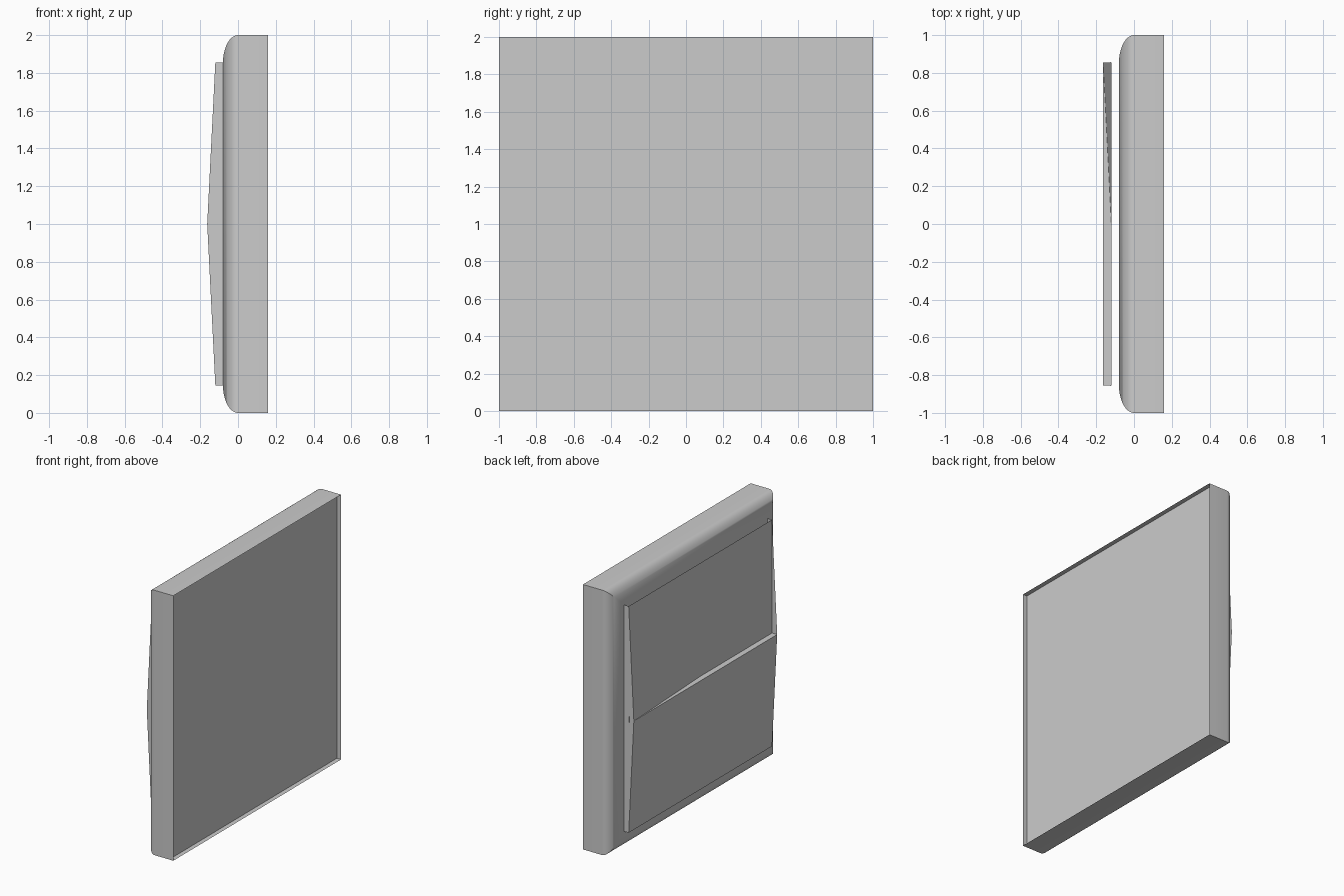
import bpy, math

if "Cube" in bpy.data.objects:
    bpy.data.objects.remove(bpy.data.objects["Cube"])


def make_object(name, verts, faces, smooth=False):
    mesh = bpy.data.meshes.new(name)
    mesh.from_pydata(verts, [], faces)
    mesh.update()
    obj = bpy.data.objects.new(name, mesh)
    bpy.context.collection.objects.link(obj)
    if smooth:
        bpy.ops.object.select_all(action='DESELECT')
        bpy.context.view_layer.objects.active = obj
        obj.select_set(True)
        bpy.ops.object.shade_smooth_by_angle(angle=math.radians(30))
    return obj


def square_ring(x, half):
    return [(x, s * half, 1 + t * half)
            for s, t in ((-1, -1), (1, -1), (1, 1), (-1, 1))]


# Wall plate: square rings swept along x, with an elliptical front edge
STEPS = 14
rings = []
for i in range(STEPS + 1):
    a = math.pi / 2 * i / STEPS
    rings.append((-0.08 * math.cos(a), 0.85 + 0.15 * math.sin(a)))
rings += [(0.125, 1.0), (0.16, 1.0)]
verts = [v for x, h in rings for v in square_ring(x, h)]
faces = [(0, 3, 2, 1)]
for r in range(len(rings) - 1):
    for k in range(4):
        n = (k + 1) % 4
        faces.append((4 * r + k, 4 * r + n, 4 * r + 4 + n, 4 * r + 4 + k))
# shallow open back: the closing panel sits slightly inside the rim
b = 4 * (len(rings) - 2)
faces.append((b, b + 1, b + 2, b + 3))
make_object("wall_plate", verts, faces, smooth=True)

# Rocker: lower panel, horizontal ledge and tilted upper panel
E, BACK, EDGE, PEAK = 0.855, -0.08, -0.12, -0.163
LOW, HIGH = 1 - E, 1 + E
make_object("lower_rocker_panel",
            [(EDGE, -E, LOW), (EDGE, E, LOW), (PEAK, E, 1), (PEAK, -E, 1)],
            [(0, 3, 2, 1)])
make_object("rocker_ledge",
            [(PEAK, -E, 1), (PEAK, E, 1), (EDGE, 0, 1), (EDGE, -E, 1)],
            [(0, 3, 2, 1)])
make_object("upper_rocker_panel",
            [(EDGE, -E, 1), (EDGE, 0, 1), (PEAK, E, 1),
             (EDGE, E, HIGH), (EDGE, -E, HIGH)],
            [(0, 4, 3, 1), (1, 3, 2)])

# End caps and their small pivot pins
for side, label in ((-1, "front"), (1, "back")):
    y = side * E
    cap = [(BACK, y, LOW), (EDGE, y, LOW), (PEAK, y, 1),
           (EDGE, y, HIGH), (BACK, y, HIGH)]
    order = (0, 1, 2, 3, 4)
    make_object(label + "_rocker_cap", cap, [order if side > 0 else order[::-1]])
    bpy.ops.mesh.primitive_cube_add(size=1, location=(-0.123, y, 1))
    pin = bpy.context.object
    pin.name = label + "_pivot_pin"
    pin.scale = (0.004, 0.004, 0.045)
